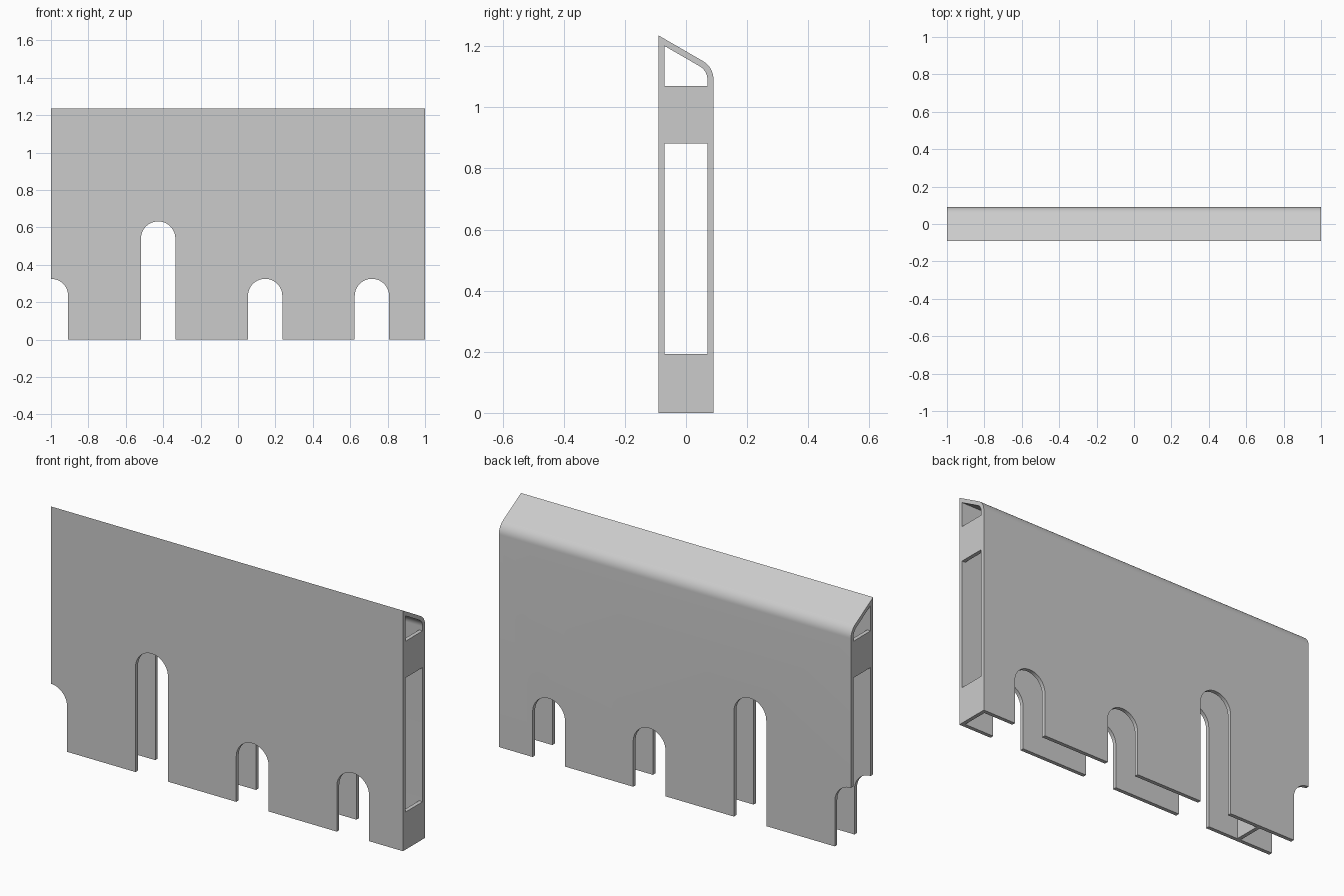
import bpy, bmesh, math
from mathutils import Vector

if "Cube" in bpy.data.objects:
    bpy.data.objects.remove(bpy.data.objects["Cube"])

W, T = 0.09, 0.02            # half depth, wall thickness
TOP = 1.235
SLOPE = math.tan(math.radians(30))
R = 0.07                     # outer radius of the rounded back edge
CY = W - R
CZ = TOP - 2 * W * SLOPE - R * math.tan(math.radians(30))

mat = bpy.data.materials.new("light_grey")
mat.diffuse_color = (0.6, 0.6, 0.6, 1)
mat.use_nodes = True
mat.node_tree.nodes["Principled BSDF"].inputs["Base Color"].default_value = mat.diffuse_color


def prism(bm, points, offset):
    """Extrude a closed outline along an offset vector."""
    face = bm.faces.new([bm.verts.new(p) for p in points])
    ext = bmesh.ops.extrude_face_region(bm, geom=[face], use_keep_orig=True)
    verts = [g for g in ext["geom"] if isinstance(g, bmesh.types.BMVert)]
    bmesh.ops.translate(bm, verts=verts, vec=Vector(offset))


def finish(bm, name):
    bmesh.ops.recalc_face_normals(bm, faces=bm.faces)
    me = bpy.data.meshes.new(name)
    bm.to_mesh(me)
    bm.free()
    me.materials.append(mat)
    ob = bpy.data.objects.new(name, me)
    bpy.context.collection.objects.link(ob)
    return ob


def arc(r, n=10):
    angles = [math.radians(60) * (1 - i / n) for i in range(n + 1)]
    return [(CY + r * math.cos(a), CZ + r * math.sin(a)) for a in angles]


# Hollow shell: two walls joined by a sloping, rounded roof
inner_top = TOP - T * SLOPE - T / math.cos(math.radians(30))
outline = [(-W, 0), (-W, TOP)] + arc(R) + [(W, 0), (W - T, 0)]
outline += arc(R - T)[::-1] + [(-W + T, inner_top), (-W + T, 0)]
bm = bmesh.new()
prism(bm, [(-1, y, z) for y, z in outline], (2, 0, 0))
shell = finish(bm, "barrier_shell")

# Arched slots cut through both walls (centre x, top z)
bm = bmesh.new()
r = 0.092
for x, top in [(-1, 0.325), (-0.427, 0.632), (0.145, 0.325), (0.716, 0.325)]:
    pts = [(x + r, -0.5, -0.1)]
    pts += [(x + r * math.cos(math.pi * i / 24), -0.5,
             top - r + r * math.sin(math.pi * i / 24)) for i in range(25)]
    pts += [(x - r, -0.5, -0.1)]
    prism(bm, pts, (0, 1, 0))
cutter = finish(bm, "slot_cutter")
cutter.hide_render = True

mod = shell.modifiers.new("slots", "BOOLEAN")
mod.operation = "DIFFERENCE"
mod.solver = "EXACT"
mod.object = cutter
bpy.context.view_layer.objects.active = shell
shell.select_set(True)
bpy.ops.object.modifier_apply(modifier=mod.name)
bpy.data.objects.remove(cutter)
bpy.ops.object.shade_smooth_by_angle(angle=math.radians(25))

# Cross plates between the walls; the left end loses its foot to the slot
LOW, HIGH = (0, 0.193), (0.882, 1.07)
for name, x, bands in [("left_end_plate", -1, [HIGH]),
                       ("inner_rib", -0.715, [LOW, HIGH]),
                       ("right_end_plate", 1 - T, [LOW, HIGH])]:
    bm = bmesh.new()
    for z0, z1 in bands:
        w = W - T
        prism(bm, [(x, -w, z0), (x, w, z0), (x, w, z1), (x, -w, z1)], (T, 0, 0))
    finish(bm, name)
